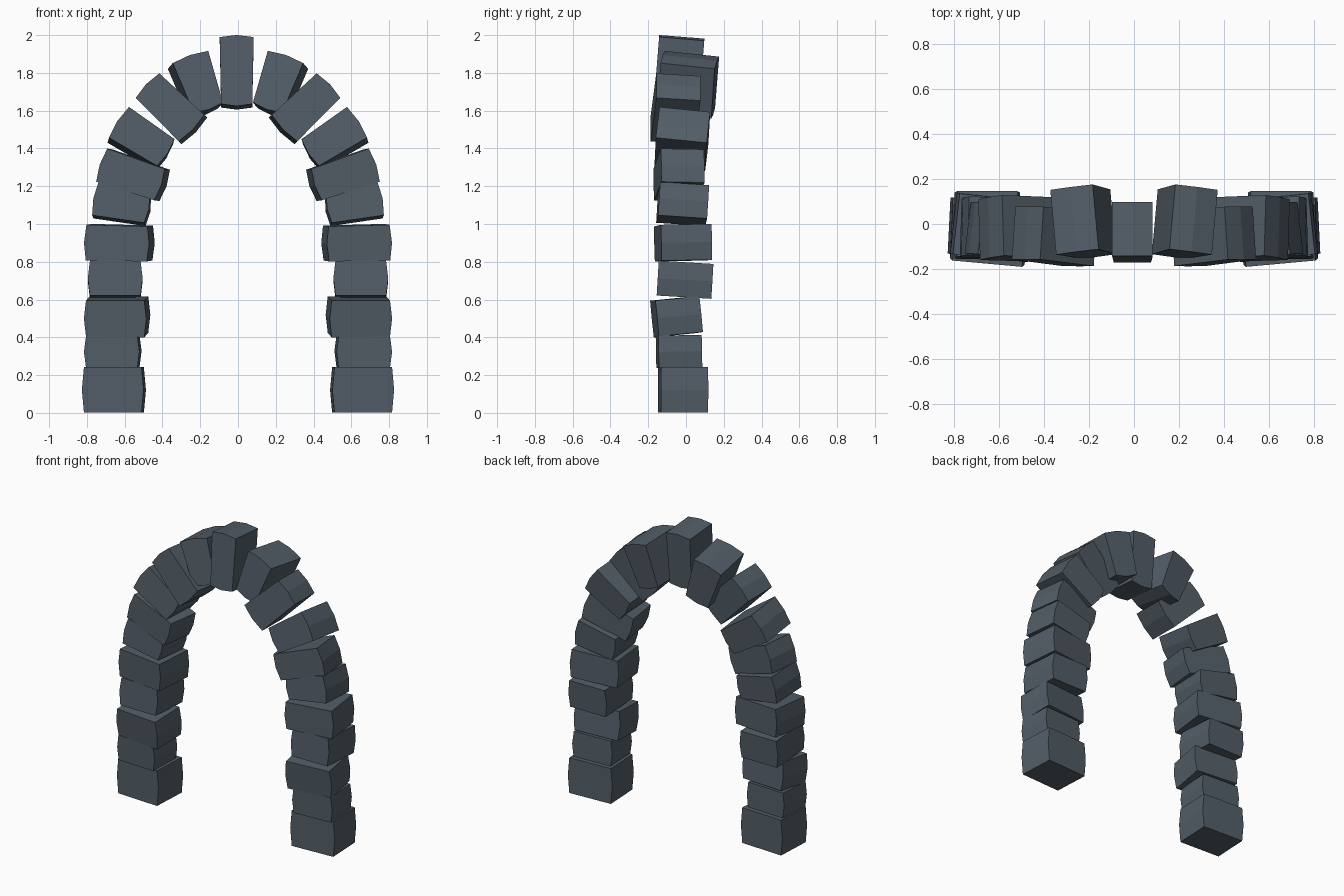
import bpy, bmesh
from math import sin, cos, radians

if "Cube" in bpy.data.objects:
    bpy.data.objects.remove(bpy.data.objects["Cube"])

slate = bpy.data.materials.new("slate")
slate.diffuse_color = (0.085, 0.11, 0.135, 1)
slate.use_nodes = True
slate.node_tree.nodes["Principled BSDF"].inputs["Base Color"].default_value = slate.diffuse_color


def stone(name, x, z, tilt, width, outer_h, inner_h, y, depth, yaw, lean, side=1):
    """Wedge block with bulged ends; width runs along the arch radius."""
    a = radians(tilt)
    w, bulge = width / 2, 0.011
    profile = [(-w, -inner_h / 2), (w, -outer_h / 2), (w + bulge, 0),
               (w, outer_h / 2), (-w, inner_h / 2), (-w - bulge, 0)]
    bm = bmesh.new()
    rings = []
    for d in (-depth / 2, depth / 2):
        ring = []
        for u, v in profile:
            # twist the block about its tangent, then about its radius
            u2, d2 = u * cos(yaw) - d * sin(yaw), d * cos(yaw) + u * sin(yaw)
            v2, d3 = v * cos(lean) + d2 * sin(lean), d2 * cos(lean) - v * sin(lean)
            px = x + u2 * cos(a) - v2 * sin(a)
            pz = z + u2 * sin(a) + v2 * cos(a)
            ring.append(bm.verts.new((side * px, y + d3, max(pz, 0))))
        rings.append(ring)
        # caps split across the bulge line
        for idx in ((0, 1, 2, 5), (5, 2, 3, 4)):
            bm.faces.new([ring[i] for i in idx])
    front, back = rings
    for i in range(6):
        j = (i + 1) % 6
        bm.faces.new((front[i], front[j], back[j], back[i]))
    bmesh.ops.recalc_face_normals(bm, faces=bm.faces[:])
    mesh = bpy.data.meshes.new(name)
    bm.to_mesh(mesh)
    bm.free()
    mesh.materials.append(slate)
    bpy.context.collection.objects.link(bpy.data.objects.new(name, mesh))


# x, z, tilt, width, outer height, inner height, y, depth, yaw, lean
side_stones = [
    (0.657, 0.122, 0, 0.305, 0.242, 0.242, -0.015, 0.25, 0.05, 0.0),
    (0.663, 0.325, 0, 0.272, 0.172, 0.17, -0.037, 0.23, 0.05, 0.02),
    (0.640, 0.510, 0, 0.310, 0.190, 0.195, -0.050, 0.235, 0.09, 0.10),
    (0.650, 0.705, 0, 0.268, 0.185, 0.185, -0.005, 0.29, 0.0, -0.06),
    (0.628, 0.900, 1, 0.325, 0.190, 0.185, -0.015, 0.27, 0.11, 0.02),
    (0.615, 1.100, 11, 0.278, 0.180, 0.155, -0.018, 0.26, 0.04, -0.06),
    (0.555, 1.258, 18.5, 0.325, 0.185, 0.175, -0.037, 0.23, 0.12, 0.02),
    (0.510, 1.445, 33, 0.295, 0.195, 0.170, -0.020, 0.27, 0.03, -0.10),
    (0.355, 1.613, 44, 0.325, 0.180, 0.195, -0.055, 0.235, 0.09, 0.0),
    (0.217, 1.735, 71, 0.285, 0.200, 0.165, 0.010, 0.29, 0.07, -0.12),
]

# the two legs and haunches, mirrored
for n, spec in enumerate(side_stones, 1):
    stone(f"right_arch_stone_{n}", *spec)
    stone(f"left_arch_stone_{n}", *spec, side=-1)

# keystone at the crown
stone("keystone", -0.007, 1.803, 90, 0.355, 0.18, 0.165, -0.037, 0.24, 0.08, 0.0)
